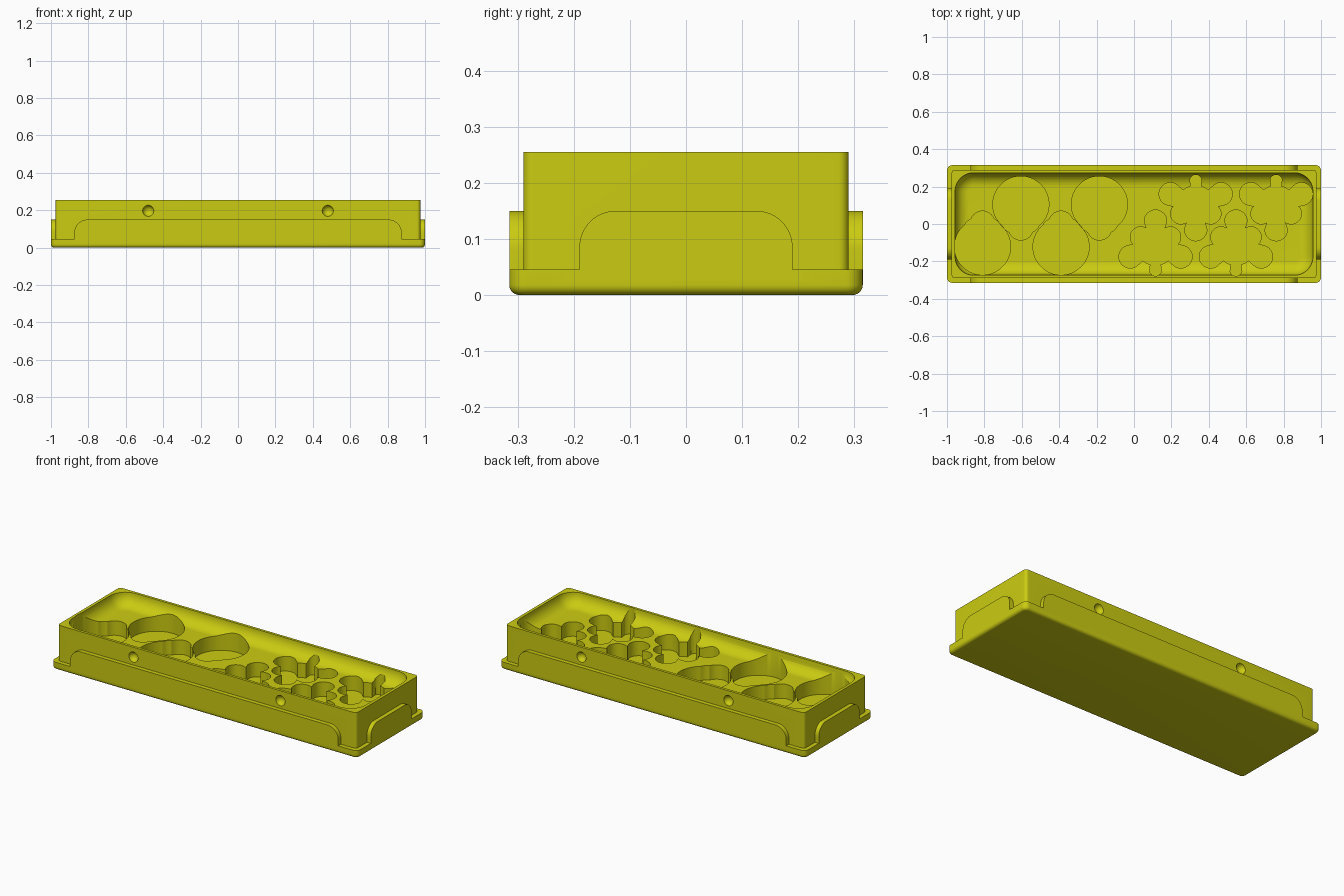
import bpy, bmesh, math
from math import sin, cos, pi, sqrt

if "Cube" in bpy.data.objects:
    bpy.data.objects.remove(bpy.data.objects["Cube"])

mat = bpy.data.materials.new("olive_yellow")
mat.diffuse_color = (0.60, 0.60, 0.006, 1)
mat.use_nodes = True
mat.node_tree.nodes["Principled BSDF"].inputs["Base Color"].default_value = mat.diffuse_color


def loft(name, loops):
    """Closed solid through equal-length loops of 3D points."""
    bm = bmesh.new()
    rows = [[bm.verts.new(p) for p in loop] for loop in loops]
    n = len(rows[0])
    for a, b in zip(rows, rows[1:]):
        for i in range(n):
            j = (i + 1) % n
            bm.faces.new((a[i], a[j], b[j], b[i]))
    bm.faces.new(rows[0][::-1])
    bm.faces.new(rows[-1])
    bmesh.ops.recalc_face_normals(bm, faces=bm.faces)
    me = bpy.data.meshes.new(name)
    bm.to_mesh(me)
    bm.free()
    ob = bpy.data.objects.new(name, me)
    bpy.context.collection.objects.link(ob)
    me.materials.append(mat)
    return ob


def rounded_rect(hx, hy, r, z, seg=10):
    pts = []
    for k, (sx, sy) in enumerate([(1, 1), (-1, 1), (-1, -1), (1, -1)]):
        for i in range(seg + 1):
            a = (k + i / seg) * pi / 2
            pts.append((sx * (hx - r) + r * cos(a), sy * (hy - r) + r * sin(a), z))
    return pts


def fillet_loops(hx, hy, r, z0, z1, f, seg=10):
    """Rounded box whose bottom edge is filleted by f."""
    loops = []
    for i in range(seg + 1):
        a = i / seg * pi / 2
        d = f * (1 - sin(a))
        loops.append(rounded_rect(hx - d, hy - d, r - d, z0 + f * (1 - cos(a))))
    return loops + [rounded_rect(hx, hy, r, z1)]


def arch(half, z0, z1, r, seg=12):
    """Outline of a panel with rounded top corners, as (u, z)."""
    right = [(half - r + r * cos(i / seg * pi / 2), z1 - r + r * sin(i / seg * pi / 2))
             for i in range(seg + 1)]
    return [(half, z0)] + right + [(-u, z) for u, z in reversed(right)] + [(-half, z0)]


def pocket(name, cx, cy, flip, circles, n=144):
    """Vertical cutter around the union of circles, traced by rays from its centre."""
    outline = []
    for i in range(n):
        a = 2 * pi * i / n
        best = 0
        for x, y, r in circles:
            along = x * cos(a) + y * sin(a)
            disc = r * r - (x * x + y * y - along * along)
            if disc >= 0:
                best = max(best, along + sqrt(disc))
        outline.append((cx + flip * best * cos(a), cy + flip * best * sin(a)))
    return loft(name, [[(x, y, z) for x, y in outline] for z in (0.095, 0.4)])


def combine(target, tool, op):
    mod = target.modifiers.new(tool.name, "BOOLEAN")
    mod.object, mod.operation, mod.solver = tool, op, "EXACT"
    deps = bpy.context.evaluated_depsgraph_get()
    me = bpy.data.meshes.new_from_object(target.evaluated_get(deps))
    target.modifiers.clear()
    target.data = me
    bpy.data.objects.remove(tool)


# Base plinth with softened bottom edge, then the upright box
tray = loft("tray", fillet_loops(1.0, 0.315, 0.03, 0, 0.045, 0.018, 6))
box = loft("box", [rounded_rect(0.975, 0.29, 0.018, z) for z in (0.02, 0.255)])
combine(tray, box, "UNION")

# Raised arched panels on the long and short sides
long_panel = arch(0.875, 0.03, 0.15, 0.07)
combine(tray, loft("long_panel", [[(u, y, z) for u, z in long_panel]
                                  for y in (-0.315, 0.315)]), "UNION")
end_panel = arch(0.19, 0.03, 0.15, 0.065)
combine(tray, loft("end_panel", [[(x, u, z) for u, z in end_panel]
                                 for x in (-1.0, 1.0)]), "UNION")

# Shallow basin with a rounded floor edge
combine(tray, loft("basin", fillet_loops(0.957, 0.274, 0.1, 0.18, 0.4, 0.075)), "DIFFERENCE")

# Shaped pockets: bulbs on the left, lobed trees on the right
bulb = [(0, 0, 0.15), (0, -0.125, 0.066), (0.045, -0.095, 0.055), (-0.045, -0.095, 0.055)]
tree = [(0, 0, 0.105), (0, 0.13, 0.033), (0, -0.13, 0.06)]
for s in (-1, 1):
    tree += [(s * 0.135, 0.06, 0.061), (s * 0.08, -0.045, 0.055)]
for cx, cy, flip, shape in [
        (-0.605, 0.105, 1, bulb), (-0.185, 0.105, 1, bulb),
        (-0.81, -0.122, -1, bulb), (-0.39, -0.122, -1, bulb),
        (0.33, 0.1, 1, tree), (0.76, 0.1, 1, tree),
        (0.115, -0.115, -1, tree), (0.545, -0.115, -1, tree)]:
    combine(tray, pocket("pocket", cx, cy, flip, shape), "DIFFERENCE")

# Round dimples on the front and back walls
for x in (-0.48, 0.48):
    for y in (-0.295, 0.295):
        bpy.ops.mesh.primitive_uv_sphere_add(segments=32, ring_count=16, radius=0.0305,
                                             location=(x, y, 0.197))
        dimple = bpy.context.object
        dimple.data.materials.append(mat)
        bpy.context.view_layer.update()
        combine(tray, dimple, "DIFFERENCE")

# One material, smooth curves with crisp edges
tray.data.materials.clear()
tray.data.materials.append(mat)
for p in tray.data.polygons:
    p.material_index = 0
bpy.ops.object.select_all(action="DESELECT")
tray.select_set(True)
bpy.context.view_layer.objects.active = tray
bpy.ops.object.shade_smooth_by_angle(angle=math.radians(30))
